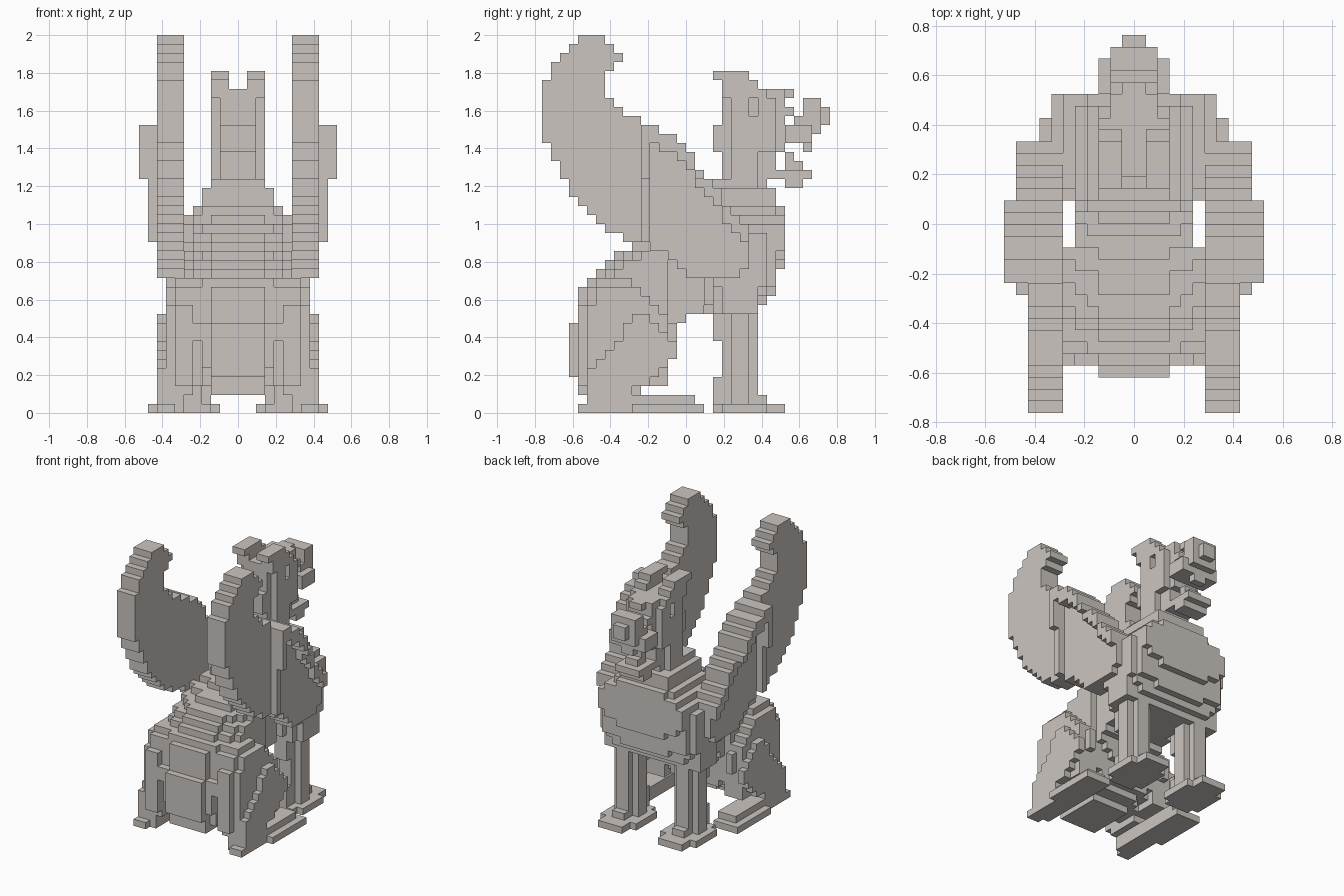
import bpy
import bmesh
from mathutils import Vector

UNIT = 2 / 42  # edge length of one block

default_cube = bpy.data.objects.get("Cube")
if default_cube:
    bpy.data.objects.remove(default_cube, do_unlink=True)

stone = bpy.data.materials.new("warm grey stone")
stone.use_nodes = True
stone.diffuse_color = (0.6, 0.56, 0.525, 1)
stone.node_tree.nodes["Principled BSDF"].inputs["Base Color"].default_value = stone.diffuse_color


def box(x0, x1, y0, y1, z0, z1):
    """Blocks filling a cuboid."""
    return {(x, y, z) for x in range(x0, x1) for y in range(y0, y1) for z in range(z0, z1)}


def boxes(*sizes):
    return set().union(*(box(*size) for size in sizes))


def inside(profile, y, z):
    """Even-odd test of a point against a side profile."""
    hit = False
    for (ya, za), (yb, zb) in zip(profile, profile[1:] + profile[:1]):
        if (za > z) != (zb > z) and y < ya + (z - za) * (yb - ya) / (zb - za):
            hit = not hit
    return hit


def slab(profile, x0, x1, scale=1.0, pivot=(0, 0)):
    """Side profile, scaled about a pivot, extruded along x in whole blocks."""
    py, pz = pivot
    outline = [(py + (y - py) * scale, pz + (z - pz) * scale) for y, z in profile]
    return {(x, y, z) for x, y, z in box(x0, x1, -16, 16, 0, 42)
            if inside(outline, y + 0.5, z + 0.5)}


def mirrored(cells):
    return {(-1 - x, y, z) for x, y, z in cells}


def build(name, cells):
    """Mesh only the outer skin of a set of blocks."""
    bm = bmesh.new()
    corners = {}

    def corner(point):
        key = tuple(round(c) for c in point)
        if key not in corners:
            corners[key] = bm.verts.new(Vector(key) * UNIT)
        return corners[key]

    axes = [Vector(a) for a in ((1, 0, 0), (0, 1, 0), (0, 0, 1))]
    for cell in cells:
        centre = Vector(cell) + Vector((0.5, 0.5, 0.5))
        for i, axis in enumerate(axes):
            u, v = axes[(i + 1) % 3] / 2, axes[(i + 2) % 3] / 2
            for side in (1, -1):
                if tuple(round(c) for c in Vector(cell) + axis * side) in cells:
                    continue
                middle = centre + axis * side / 2
                ring = [middle - u - v, middle + u - v, middle + u + v, middle - u + v]
                bm.faces.new([corner(p) for p in ring[::side]])
    mesh = bpy.data.meshes.new(name)
    bm.to_mesh(mesh)
    bm.free()
    mesh.materials.append(stone)
    part = bpy.data.objects.new(name, mesh)
    bpy.context.collection.objects.link(part)


def build_centre(name, cells):
    build(name, cells | mirrored(cells))


def build_pair(name, cells):
    build("left_" + name, cells)
    build("right_" + name, mirrored(cells))


# Torso: sloping back and seated rump, narrowing outwards, grooved beside the haunches
torso = [(-12, 2), (-12, 4), (-13, 4), (-13, 10), (-12, 10), (-12, 13), (-11, 15),
         (-7, 18), (-2, 20), (3, 24), (5, 24), (5, 12), (1, 11), (-1, 9), (-2, 4), (-6, 2)]
middle = (-4, 12)
cells = slab(torso, 0, 3) | slab(torso, 3, 4, 0.92, middle)
cells |= slab(torso, 4, 5, 0.88, middle) - box(4, 5, -13, -9, 1, 8)
cells |= {c for c in slab(torso, 5, 6, 0.82, middle) if c[1] < -2}
build_centre("torso", cells)

# Chest: rounded front with sloping shoulders
chest = [(1, 11), (3, 11), (8, 11), (9, 12), (10, 14), (11, 18), (11, 23),
         (10, 23), (10, 25), (2, 25), (1, 20)]
breast = (9, 18)
cells = slab(chest, 0, 4) | slab(chest, 4, 5, 0.9, breast)
cells |= slab(chest, 5, 6, 0.85, breast) | slab(chest, 6, 7, 0.78, breast)
cells = {(x, y, z) for x, y, z in cells if x < 4 or z < 27 - x}
cells |= boxes((7, 8, 3, 9, 14, 20), (7, 8, 4, 8, 11, 14))
build_centre("chest", cells)

# Wings: upswept blades with a raised rim around the shoulder panel
wing = [(-16, 31), (-16, 37), (-15.2, 37.2), (-14.9, 39), (-11.7, 42), (-9.2, 42),
        (-6.8, 39.1), (-8, 38.3), (-9, 38), (-9, 35), (-7, 33.4), (-1, 30.4),
        (1, 28.5), (1.2, 27.5), (4, 24), (7, 21), (7, 16), (5, 15), (0, 15),
        (-2, 18), (-5, 19), (-7, 19), (-7, 20), (-9, 20.4), (-12, 23.4),
        (-13, 24.6), (-14, 27), (-15, 29)]
blade = slab(wing, 6, 9)
rim = {(y, z) for x, y, z in blade
       if y == -5 or y > -5 and ((x, y, z + 2) not in blade or (x, y + 1, z) not in blade)}
cells = blade | {(9, y, z) for y, z in rim if z >= 19}
cells |= {(10, y, z) for y, z in rim if z >= 26}
build_pair("wing", cells)

# Hind legs: folded haunch with a smaller raised thigh
haunch = [(-11, 2), (-12, 4), (-12, 11), (-10, 15), (-6, 15), (-1, 10), (-1, 7),
          (-2, 6), (-2, 3), (-6, 3), (-6, 2)]
thigh = [(-11, 2), (-11, 4), (-8, 7), (-6, 11), (-4, 11), (-1, 8), (-1, 7), (-2, 5),
         (-5, 3), (-6, 2)]
cells = {c for c in slab(haunch, 5, 7) if c[0] > 5 or c[1] < -2}
cells |= slab(haunch, 7, 8, 0.9, (-6, 6)) | slab(thigh, 8, 9)
build_pair("haunch", cells)
build_pair("hind_foot", boxes((6, 9, -11, 2, 0, 1), (7, 9, -12, 2, 0, 1),
                              (9, 10, -6, 2, 0, 1), (6, 9, -11, 1, 1, 2)))

# Front legs: columns with notched corners, flaring at the shoulder, on flat paws
build_pair("front_leg", boxes((3, 7, 5, 7, 1, 13), (4, 6, 4, 8, 1, 13), (4, 6, 3, 4, 1, 4),
                              (4, 6, 3, 4, 8, 11), (3, 7, 3, 8, 11, 13)))
build_pair("front_paw", boxes((2, 8, 4, 9, 0, 1), (3, 7, 3, 11, 0, 1), (4, 6, 8, 9, 1, 2)))

# Neck and head with rounded corners and sunken eyes
head = boxes((0, 2, 4, 9, 24, 35), (2, 3, 5, 8, 24, 35), (0, 2, 3, 4, 29, 32),
             (0, 3, 2, 6, 24, 26), (0, 2, 9, 10, 27, 35), (2, 3, 8, 10, 29, 35),
             (0, 2, 10, 11, 29, 35), (0, 3, 4, 9, 35, 36), (0, 2, 9, 11, 35, 36),
             (0, 1, 11, 12, 35, 36), (0, 2, 11, 12, 33, 34))
build_centre("neck_and_head", head - box(2, 3, 7, 8, 33, 35))
build_pair("ear", boxes((1, 3, 3, 7, 37, 38), (1, 3, 4, 8, 36, 37)))

# Hooked open beak
build_centre("upper_beak", boxes((0, 3, 11, 14, 30, 32), (0, 2, 12, 15, 31, 33),
                                 (0, 2, 13, 15, 33, 35), (0, 1, 15, 16, 32, 34),
                                 (0, 1, 13, 14, 29, 30)))
build_centre("lower_beak", boxes((0, 2, 9, 14, 26, 27), (0, 2, 11, 13, 25, 26),
                                 (0, 1, 11, 13, 27, 28), (0, 1, 11, 12, 28, 29)))
